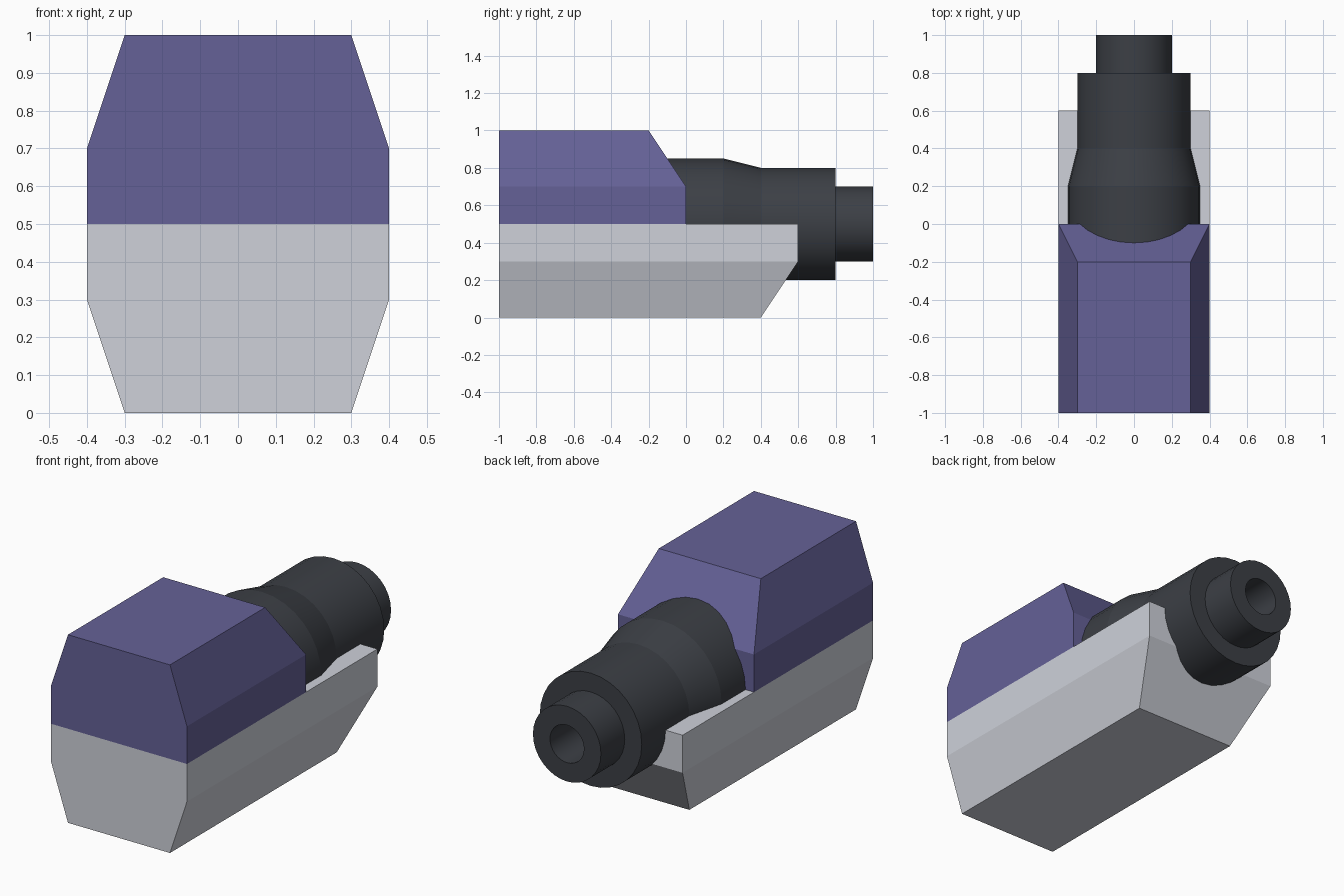
import bpy, bmesh, math

if "Cube" in bpy.data.objects:
    bpy.data.objects.remove(bpy.data.objects["Cube"])


def material(name, rgb):
    mat = bpy.data.materials.new(name)
    mat.diffuse_color = (*rgb, 1)
    mat.use_nodes = True
    mat.node_tree.nodes["Principled BSDF"].inputs["Base Color"].default_value = mat.diffuse_color
    return mat


def make_object(name, bm, mat):
    bmesh.ops.recalc_face_normals(bm, faces=bm.faces)
    mesh = bpy.data.meshes.new(name)
    bm.to_mesh(mesh)
    bm.free()
    mesh.materials.append(mat)
    obj = bpy.data.objects.new(name, mesh)
    bpy.context.collection.objects.link(obj)
    return obj


def stacked_block(name, levels, mat, y_front=-1.0):
    """Block lofted through horizontal rectangles: (z, half width, y of rear)."""
    bm = bmesh.new()
    rings = [[bm.verts.new(p) for p in ((-w, y_front, z), (w, y_front, z),
                                        (w, y, z), (-w, y, z))]
             for z, w, y in levels]
    for a, b in zip(rings, rings[1:]):
        for i in range(4):
            j = (i + 1) % 4
            bm.faces.new((a[i], a[j], b[j], b[i]))
    bm.faces.new(rings[0])
    bm.faces.new(rings[-1])
    # join the coplanar front faces into one
    bmesh.ops.recalc_face_normals(bm, faces=bm.faces)
    front = [f for f in bm.faces if f.normal.y < -0.9]
    bmesh.ops.dissolve_faces(bm, faces=front)
    return make_object(name, bm, mat)


def turned_part(name, profile, z_axis, mat, sides=32):
    """Solid of revolution about a y-directed axis: (y, radius) points."""
    bm = bmesh.new()
    rings = [[bm.verts.new((r * math.cos(2 * math.pi * i / sides), y,
                            z_axis + r * math.sin(2 * math.pi * i / sides)))
              for i in range(sides)] for y, r in profile]
    for a, b in zip(rings, rings[1:]):
        for i in range(sides):
            j = (i + 1) % sides
            bm.faces.new((a[i], a[j], b[j], b[i]))
    bm.faces.new(rings[0])
    bm.faces.new(rings[-1])
    obj = make_object(name, bm, mat)
    bpy.ops.object.select_all(action='DESELECT')
    obj.select_set(True)
    bpy.context.view_layer.objects.active = obj
    bpy.ops.object.shade_smooth_by_angle(angle=math.radians(12))
    return obj


pale = material("pale_grey", (0.62, 0.64, 0.70))
purple = material("purple", (0.13, 0.12, 0.31))
dark = material("dark_grey", (0.045, 0.05, 0.06))

# lower housing with its undercut rear
stacked_block("lower_housing", [(0, 0.3, 0.4), (0.3, 0.4, 0.6), (0.5, 0.4, 0.6)], pale)

# upper housing with its sloped rear
stacked_block("upper_housing", [(0.5, 0.4, 0), (0.7, 0.4, 0), (1.0, 0.3, -0.2)], purple)

# stepped barrel with an open bore
turned_part("barrel", [(-0.2, 0.35), (0.2, 0.35), (0.4, 0.3), (0.8, 0.3),
                       (0.8, 0.2), (1.0, 0.2), (1.0, 0.1), (0.4, 0.1)], 0.5, dark)
